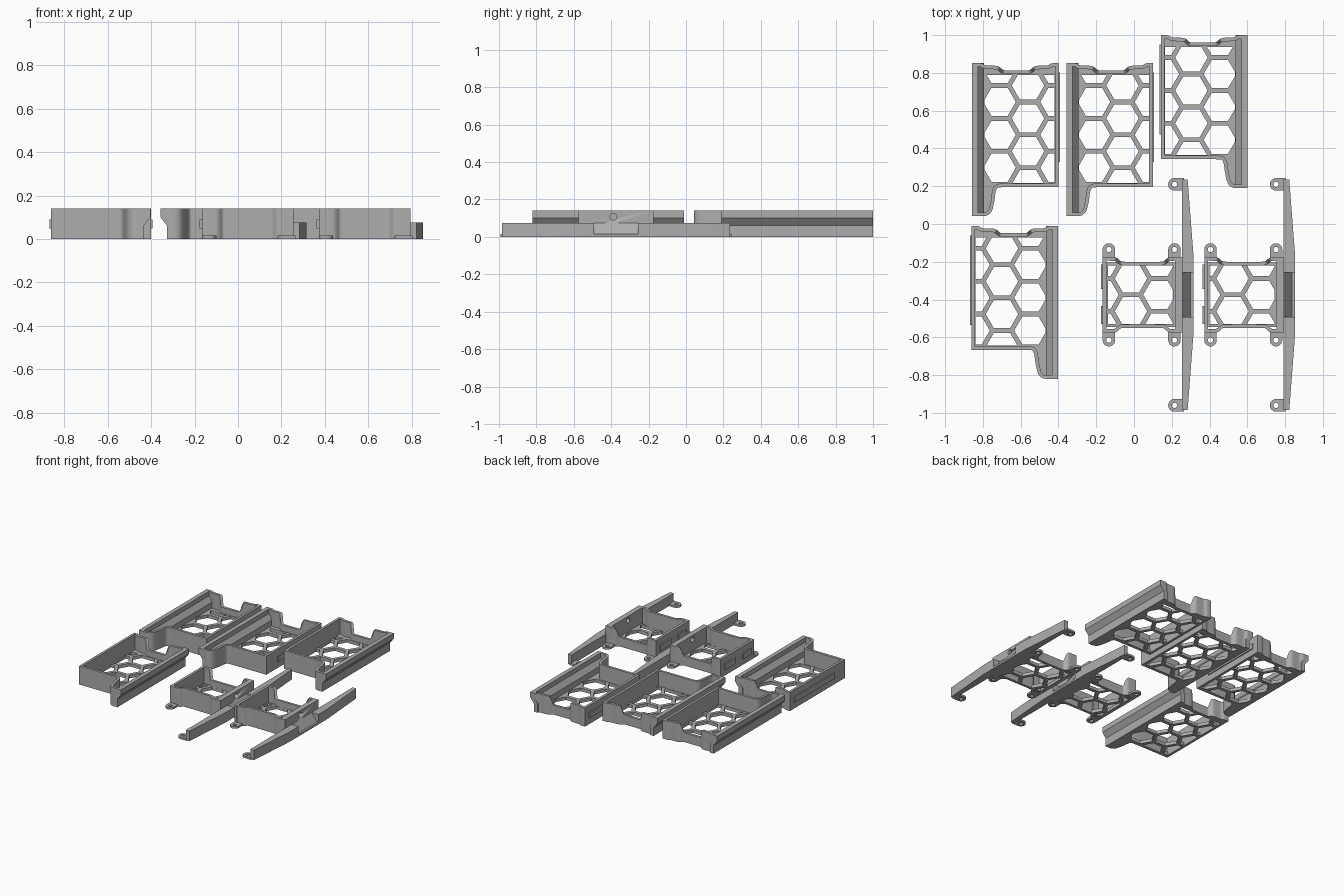
import bpy, bmesh, math
from mathutils import Vector

if "Cube" in bpy.data.objects:
    bpy.data.objects.remove(bpy.data.objects["Cube"])

grey = bpy.data.materials.new("plain_grey")
grey.diffuse_color = (0.42, 0.42, 0.42, 1)
grey.use_nodes = True
grey.node_tree.nodes["Principled BSDF"].inputs["Base Color"].default_value = grey.diffuse_color
H = 0.14          # wall height
BAR_H = 0.075     # long bar height


class Frame:
    """Local u, v plan coordinates, optionally mirrored in x."""
    def __init__(self, x, y, s=1):
        self.x, self.y, self.s = x, y, s

    def __call__(self, u, v, z=0.0):
        return Vector((self.x + self.s * u, self.y + v, z))


def finish(name, mesh):
    bm = bmesh.new()
    bm.from_mesh(mesh)
    bmesh.ops.remove_doubles(bm, verts=bm.verts, dist=1e-5)
    bmesh.ops.recalc_face_normals(bm, faces=bm.faces)
    bm.to_mesh(mesh)
    bm.free()
    mesh.materials.clear()
    mesh.materials.append(grey)
    ob = bpy.data.objects.new(name, mesh)
    bpy.context.collection.objects.link(ob)
    bpy.ops.object.select_all(action='DESELECT')
    ob.select_set(True)
    bpy.context.view_layer.objects.active = ob
    bpy.ops.object.shade_smooth_by_angle(angle=math.radians(30))
    return ob


def loft(name, rings, closed=False):
    """Skin a list of equal-length rings, capping the ends unless closed."""
    bm = bmesh.new()
    vs = [[bm.verts.new(p) for p in r] for r in rings]
    n = len(vs[0])
    for a, b in zip(vs, vs[1:]):
        for i in range(n):
            bm.faces.new((a[i], a[(i + 1) % n], b[(i + 1) % n], b[i]))
    bm.faces.new(vs[0][::-1])
    bm.faces.new(vs[-1])
    me = bpy.data.meshes.new(name)
    bm.to_mesh(me)
    bm.free()
    return finish(name, me)


def box(name, f, u0, u1, v0, v1, z0, z1):
    return loft(name, [[f(u, v, z) for u, v in
                        ((u0, v0), (u1, v0), (u1, v1), (u0, v1))] for z in (z0, z1)])


def plate(name, f, outline, holes, thick):
    """Flat plate with holes, from a filled curve."""
    cu = bpy.data.curves.new(name, 'CURVE')
    cu.dimensions, cu.fill_mode, cu.extrude = '2D', 'BOTH', thick / 2
    for poly in [outline] + holes:
        sp = cu.splines.new('POLY')
        sp.points.add(len(poly) - 1)
        for p, (u, v) in zip(sp.points, poly):
            p.co = (*f(u, v), 1)
        sp.use_cyclic_u = True
    tmp = bpy.data.objects.new(name + "_curve", cu)
    bpy.context.collection.objects.link(tmp)
    dg = bpy.context.evaluated_depsgraph_get()
    me = bpy.data.meshes.new_from_object(tmp.evaluated_get(dg))
    bpy.data.objects.remove(tmp)
    for v in me.vertices:
        v.co.z += thick / 2
    return finish(name, me)


def rounded(path, steps=3):
    """Corner cutting; repeated points stay nearly sharp."""
    pts = [Vector(p) for p in path]
    for _ in range(steps):
        new = [pts[0]]
        for a, b in zip(pts, pts[1:]):
            new += [a.lerp(b, 0.25), a.lerp(b, 0.75)]
        pts = new + [pts[-1]]
    out = [pts[0]]
    for p in pts[1:]:
        if (p - out[-1]).length > 1e-3:
            out.append(p)
    return out


def wall(name, f, pts, thick):
    """Upright wall along a path of (u, v, top height)."""
    rings = []
    for i, p in enumerate(pts):
        a = (p - pts[max(i - 1, 0)]).xy
        b = (pts[min(i + 1, len(pts) - 1)] - p).xy
        a = a if a.length > 1e-6 else b
        b = b if b.length > 1e-6 else a
        a, b = a.normalized(), b.normalized()
        t = (a + b).normalized()
        o = Vector((-t.y, t.x)) * thick / 2 / max(t.dot(a), 0.6)
        rings.append([f(p.x + o.x, p.y + o.y), f(p.x + o.x, p.y + o.y, p.z),
                      f(p.x - o.x, p.y - o.y, p.z), f(p.x - o.x, p.y - o.y)])
    return loft(name, rings)


def clip(poly, axis, lim, sign):
    out = []
    for a, b in zip(poly, poly[1:] + poly[:1]):
        da, db = sign * (a[axis] - lim), sign * (b[axis] - lim)
        if da >= 0:
            out.append(a)
        if da * db < 0:
            t = da / (da - db)
            out.append((a[0] + t * (b[0] - a[0]), a[1] + t * (b[1] - a[1])))
    return out


def hex_holes(cu, cv, rect, pitch=0.174, bar=0.025):
    """Honeycomb openings trimmed to a rectangle (u0, u1, v0, v1)."""
    holes, r = [], (pitch - bar) / math.sqrt(3)
    for i in range(-3, 4):
        for j in range(-6, 7):
            x = cu + i * pitch * math.sqrt(3) / 2
            y = cv + (j + 0.5 * (i % 2)) * pitch
            p = [(x + r * math.cos(k * math.pi / 3), y + r * math.sin(k * math.pi / 3))
                 for k in range(6)]
            for axis, lim, s in ((0, rect[0], 1), (0, rect[1], -1),
                                 (1, rect[2], 1), (1, rect[3], -1)):
                p = clip(p, axis, lim, s) if p else p
            if len(p) > 2:
                area = abs(sum(a[0] * b[1] - a[1] * b[0]
                               for a, b in zip(p, p[1:] + p[:1]))) / 2
                if area > 0.0006:
                    holes.append(p)
    return holes


RAIL = [(.03, 0), (.03, .062), (0, .1), (0, H), (.032, H), (.032, .105), (.062, .067), (.062, 0)]
L = 0.07          # top of the lowered middle of the end wall


def tray(n, f):
    # end wall, side wall, front wall and curved leg in one sweep
    c1, c2 = (.447, .80, H), (.447, .163, H)
    path = rounded([(.031, .80, H), (.05, .80, H), (.065, .787, H), (.13, .787, H),
                    (.143, .78, H), (.16, .763, L), (.18, .762, L), (.29, .762, L),
                    (.31, .763, L), (.327, .78, H), (.34, .787, H), (.405, .787, H),
                    (.42, .80, H), c1, c1, c1, c2, c2, c2, (.165, .163, H),
                    (.118, .16, H), (.108, .07, H), (.09, .01, H), (.031, .01, H)])
    wall(f"tray_{n}_wall", f, path, .019)
    # overhanging side rail
    loft(f"tray_{n}_rail", [[f(u, v, z) for u, z in RAIL] for v in (0, .81)])
    # honeycomb floor
    plate(f"tray_{n}_floor", f, [(p.x, p.y) for p in path],
          hex_holes(.296, .691, (.066, .437, .176, .748)), .024)
    # raised strip on the side wall
    box(f"tray_{n}_strip", f, .45, .464, .285, .76, .048, .09)


def ear(name, f, u, v, ang, r=.033, reach=.05):
    """Screw tab: round end with a neck pointing along ang."""
    def at(a, b):
        return (u + a * math.cos(ang) - b * math.sin(ang),
                v + a * math.sin(ang) + b * math.cos(ang))
    arc = [math.pi / 2 + k * math.pi / 16 for k in range(17)]
    outline = [at(r * math.cos(a), r * math.sin(a)) for a in arc] + [at(reach, -r), at(reach, r)]
    hole = [at(.014 * math.cos(k * math.pi / 8), .014 * math.sin(k * math.pi / 8)) for k in range(16)]
    plate(name, f, outline, [hole], .015)


def bracket(n, f):
    # end walls: the rear one is lowered in the middle
    for side, s, low in (("rear", 1, L), ("front", -1, H)):
        w = rounded([(.005, s * .19, H), (.055, s * .19, H), (.072, s * .188, H),
                     (.09, s * .168, low), (.11, s * .165, low), (.31, s * .165, low),
                     (.33, s * .168, low), (.348, s * .188, H), (.365, s * .19, H),
                     (.415, s * .19, H)])
        wall(f"bracket_{n}_{side}_wall", f, w, .019)
    box(f"bracket_{n}_left_wall", f, 0, .02, -.2, .2, 0, H)
    right = box(f"bracket_{n}_right_wall", f, .382, .422, -.2, .2, 0, H)
    # round hole through the right wall
    cut = loft(f"bracket_{n}_hole_cutter",
               [[f(u, -.013 + .018 * math.cos(k * math.pi / 12), .108 + .018 * math.sin(k * math.pi / 12))
                 for k in range(24)] for u in (.3, .5)])
    cut.hide_render = True
    cut.hide_set(True)
    mod = right.modifiers.new("hole", 'BOOLEAN')
    mod.object, mod.operation, mod.solver = cut, 'DIFFERENCE', 'EXACT'
    bpy.context.view_layer.objects.active = right
    bpy.ops.object.modifier_apply(modifier=mod.name)
    bpy.data.objects.remove(cut)
    # honeycomb floor
    plate(f"bracket_{n}_floor", f, [(.005, -.17), (.415, -.17), (.415, .17), (.005, .17)],
          hex_holes(.15, .087, (.028, .372, -.155, .155)), .024)
    # raised strips on the left wall
    for k, (a, b) in enumerate(((.03, .16), (-.155, -.06))):
        box(f"bracket_{n}_strip_{k}", f, -.01, .005, a, b, .048, .09)
    # tapered bar arms, with a sloped pocket between them
    for s in (1, -1):
        arm = [(.42, s * .118), (.42, s * .61), (.45, s * .61), (.48, s * .22), (.48, s * .118)]
        loft(f"bracket_{n}_arm_{s}", [[f(u, v, z) for u, v in arm] for z in (0, BAR_H)])
        ear(f"bracket_{n}_arm_ear_{s}", f, .38, s * .585, 0)
        for k, u in enumerate((.033, .38)):
            ear(f"bracket_{n}_ear_{s}_{k}", f, u, s * .24, -s * math.pi / 2)
    pocket = [(.42, 0), (.48, 0), (.48, .015), (.465, .015), (.422, BAR_H), (.42, BAR_H)]
    loft(f"bracket_{n}_bar_pocket", [[f(u, v, z) for u, z in pocket] for v in (-.118, .118)])


# four trays, two of them mirrored
for n, args in enumerate(((-.857, .042), (-.357, .042), (.60, .19, -1), (-.403, -.82, -1))):
    tray(n + 1, Frame(*args))
# two brackets with long bars
for n, x in enumerate((-.166, .372)):
    bracket(n + 1, Frame(x, -.375))
